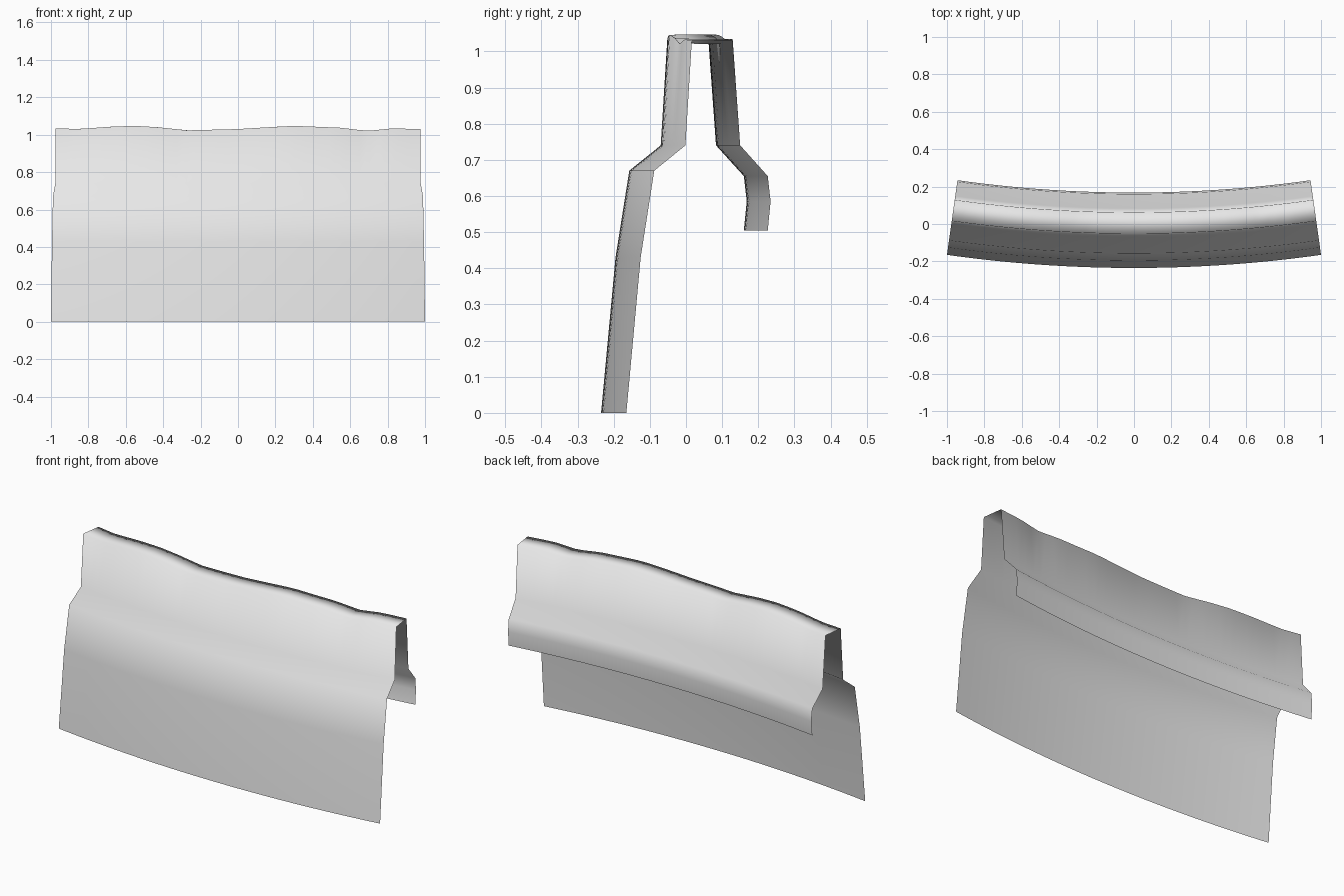
import bpy
import bmesh
import math

if "Cube" in bpy.data.objects:
    bpy.data.objects.remove(bpy.data.objects["Cube"])

RADIUS = 7.18                      # bend radius of the front bottom edge
FRONT_Y = -0.235                   # front-most point of the curved sheet
HALF_ANGLE = math.asin(1 / RADIUS)
STEPS = 36

# Cross-section (y, z) from front hem, over the ridge, to the back lip
PROFILE = [(-0.235, 0.0), (-0.195, 0.43), (-0.157, 0.67), (-0.07, 0.74),
           (-0.052, 1.03), (0.062, 1.03), (0.083, 0.74), (0.16, 0.655),
           (0.168, 0.585), (0.16, 0.505)]
RIDGE = (4, 5)                     # profile points along the uneven top

# Uneven ridge height (x, z)
WAVE = [(-1.0, 1.035), (-0.85, 1.03), (-0.68, 1.043), (-0.55, 1.047), (-0.43, 1.04),
        (-0.27, 1.023), (0.0, 1.03), (0.2, 1.042), (0.3, 1.047), (0.55, 1.037),
        (0.69, 1.02), (0.82, 1.033), (1.0, 1.03)]


def ridge_height(x):
    for (x0, z0), (x1, z1) in zip(WAVE, WAVE[1:]):
        if x <= x1:
            return z0 + (z1 - z0) * (x - x0) / (x1 - x0)
    return WAVE[-1][1]


# Sweep the cross-section along a shallow arc
bm = bmesh.new()
rows = []
for i in range(STEPS + 1):
    angle = HALF_ANGLE * (2 * i / STEPS - 1)
    row = []
    for j, (y, z) in enumerate(PROFILE):
        r = RADIUS - (y - FRONT_Y)
        x = r * math.sin(angle)
        if j in RIDGE:
            z = ridge_height(x)
        row.append(bm.verts.new((x, FRONT_Y + RADIUS - r * math.cos(angle), z)))
    rows.append(row)
for a, b in zip(rows, rows[1:]):
    for j in range(len(PROFILE) - 1):
        bm.faces.new((a[j], b[j], b[j + 1], a[j + 1])).smooth = True

mesh = bpy.data.meshes.new("curved_sheet")
bm.to_mesh(mesh)
bm.free()

# Single plain grey finish
grey = bpy.data.materials.new("light_grey")
grey.diffuse_color = (0.8, 0.8, 0.8, 1)
grey.use_nodes = True
grey.node_tree.nodes["Principled BSDF"].inputs["Base Color"].default_value = grey.diffuse_color
mesh.materials.append(grey)
sheet = bpy.data.objects.new("curved_sheet", mesh)
bpy.context.collection.objects.link(sheet)
